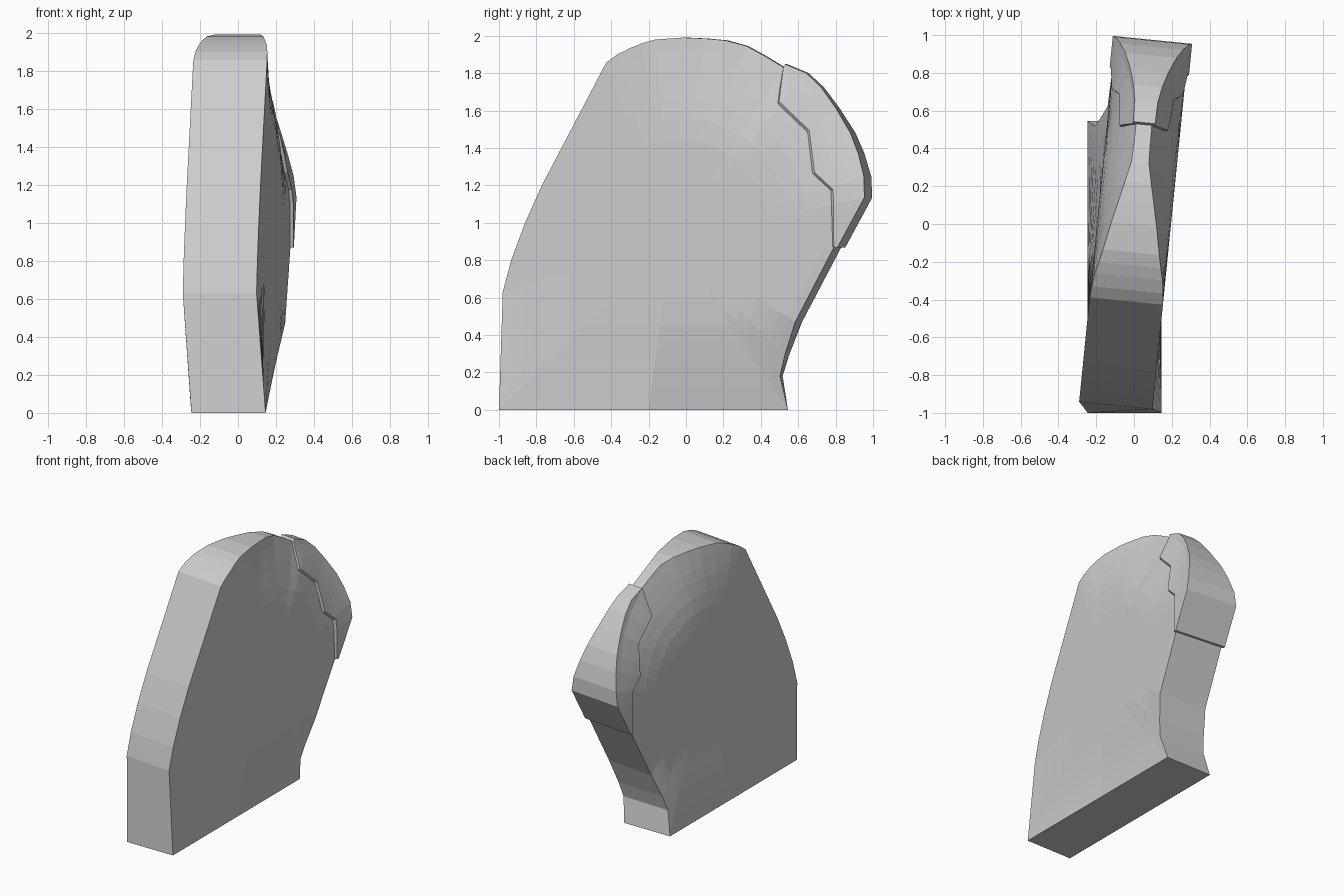
import bpy, bmesh, math
from mathutils import Vector

cube = bpy.data.objects.get("Cube")
if cube:
    bpy.data.objects.remove(cube, do_unlink=True)

HALF = 0.195                  # half thickness of the slab
FILLET = 0.6                  # reach of the rounded shoulder
CENTRE = Vector((-0.05, 0.9))

# Outline in side profile: y, z, half width of the rim there
OUTLINE = [
    (0.545, 0, HALF), (0.51, 0.18, HALF), (0.54, 0.29, HALF), (0.605, 0.47, HALF),
    (0.81, 0.86, HALF), (0.96, 1.13, HALF), (0.957, 1.24, 0.18), (0.925, 1.36, 0.15),
    (0.88, 1.47, 0.12), (0.80, 1.6, 0.085), (0.72, 1.71, 0.06), (0.64, 1.785, 0.045),
    (0.53, 1.83, 0.042), (0.43, 1.89, 0.043), (0.33, 1.945, 0.046), (0.22, 1.975, 0.07),
    (0.11, 1.985, 0.095), (0, 1.99, 0.12), (-0.15, 1.98, 0.15), (-0.22, 1.96, 0.165),
    (-0.28, 1.935, 0.18), (-0.35, 1.9, 0.19), (-0.41, 1.855, HALF), (-0.755, 1.2, HALF),
    (-0.845, 1.0, HALF), (-0.92, 0.8, HALF), (-0.965, 0.63, HALF), (-1, 0, HALF),
    (-0.2, 0, HALF)]

# Broken front edge of the raised cap, bottom to top
ZIGZAG = [(0.80, 0.87), (0.79, 1.17), (0.69, 1.26), (0.66, 1.48), (0.50, 1.63), (0.525, 1.825)]


def twist(x, y, z):
    """Turn the slab gradually about z above its straight base."""
    f = min(1, max(0, z) / 0.5)
    a = 0.1 * f
    return Vector((x * math.cos(a) + y * math.sin(a) - 0.05 * (1 - f),
                   y * math.cos(a) - x * math.sin(a), z))


def half_width(rim, distance):
    """Thickness rises from the thin rim to the flat side."""
    t = min(1, max(0, distance) / FILLET)
    return rim + (HALF - rim) * math.sin(t * math.pi / 2)


def ray_hit(path, direction):
    """Radius and interpolated rim width where a ray meets a path."""
    for a, b in zip(path, path[1:]):
        pa, pb = Vector(a[:2]) - CENTRE, Vector(b[:2]) - CENTRE
        ca, cb = direction.cross(pa), direction.cross(pb)
        if ca <= 1e-6 and cb >= -1e-6 and cb - ca > 1e-9:
            t = -ca / (cb - ca)
            hit = pa.lerp(pb, t)
            if hit.dot(direction) > 0:
                return hit.length, a[-1] + (b[-1] - a[-1]) * t
    return None


def make_object(name, bm, material):
    bmesh.ops.remove_doubles(bm, verts=bm.verts, dist=0.0005)
    bmesh.ops.recalc_face_normals(bm, faces=bm.faces)
    mesh = bpy.data.meshes.new(name)
    bm.to_mesh(mesh)
    bm.free()
    mesh.materials.append(material)
    obj = bpy.data.objects.new(name, mesh)
    bpy.context.collection.objects.link(obj)
    return obj


def bridge(bm, columns, closed):
    """Skin neighbouring columns of vertices with quads."""
    pairs = list(zip(columns, columns[1:]))
    if closed:
        pairs.append((columns[-1], columns[0]))
    for a, b in pairs:
        for i in range(len(a) - 1):
            corners = list(dict.fromkeys((a[i], a[i + 1], b[i + 1], b[i])))
            if len(corners) > 2:
                bm.faces.new(corners)


grey = bpy.data.materials.new("light_grey")
grey.use_nodes = True
colour = (0.6, 0.6, 0.6, 1)
grey.diffuse_color = colour
grey.node_tree.nodes["Principled BSDF"].inputs["Base Color"].default_value = colour

# Body: columns run from one side's middle, over the rim, to the other's
bm = bmesh.new()
middles = {s: bm.verts.new(twist(s * HALF, *CENTRE)) for s in (1, -1)}
levels = [0.35, 0.5, 0.6, 0.7, 0.8, 0.87, 0.94, 1]
columns = []
for y, z, rim in OUTLINE:
    ray = Vector((y, z)) - CENTRE
    sides = {}
    for s in (1, -1):
        sides[s] = [middles[s]]
        for k in levels:
            p = CENTRE + ray * k
            x = s * half_width(rim, ray.length * (1 - k))
            sides[s].append(bm.verts.new(twist(x, *p)))
    columns.append(sides[1] + sides[-1][::-1])
bridge(bm, columns, True)
make_object("body", bm, grey)

# Cap: raised shell over the upper back, bounded by the broken edge
bm = bmesh.new()
angles = [math.atan2(p[1] - CENTRE.y, p[0] - CENTRE.x) for p in ZIGZAG]
low, high = angles[0], angles[-1]
angles += [a for a in (math.atan2(p[1] - CENTRE.y, p[0] - CENTRE.x) for p in OUTLINE)
           if low + 0.01 < a < high - 0.01]
LIFT, BEVEL = 0.02, 0.022
columns = []
for angle in sorted(angles):
    direction = Vector((math.cos(angle), math.sin(angle)))
    outer, rim = ray_hit(OUTLINE, direction)
    edge = ray_hit(ZIGZAG, direction)
    inner = min(edge[0] if edge else outer, outer - 0.005)
    start = min(inner + BEVEL, outer)
    radii = [(inner, -0.01)] + [(start + (outer + LIFT - start) * i / 5, LIFT * 0.8)
                                for i in range(6)]
    sides = {}
    for s in (1, -1):
        sides[s] = []
        for r, lift in radii:
            p = CENTRE + direction * r
            x = s * (half_width(rim, outer - r) + lift)
            sides[s].append(bm.verts.new(twist(x, *p)))
    columns.append(sides[1] + sides[-1][::-1])
bridge(bm, columns, False)
for end in (columns[0], columns[-1]):
    n = len(end)
    for i in range(n // 2 - 1):
        bm.faces.new((end[i], end[i + 1], end[n - 2 - i], end[n - 1 - i]))
for a, b in zip(columns, columns[1:]):
    bm.faces.new((a[0], a[-1], b[-1], b[0]))
make_object("raised_cap", bm, grey)
